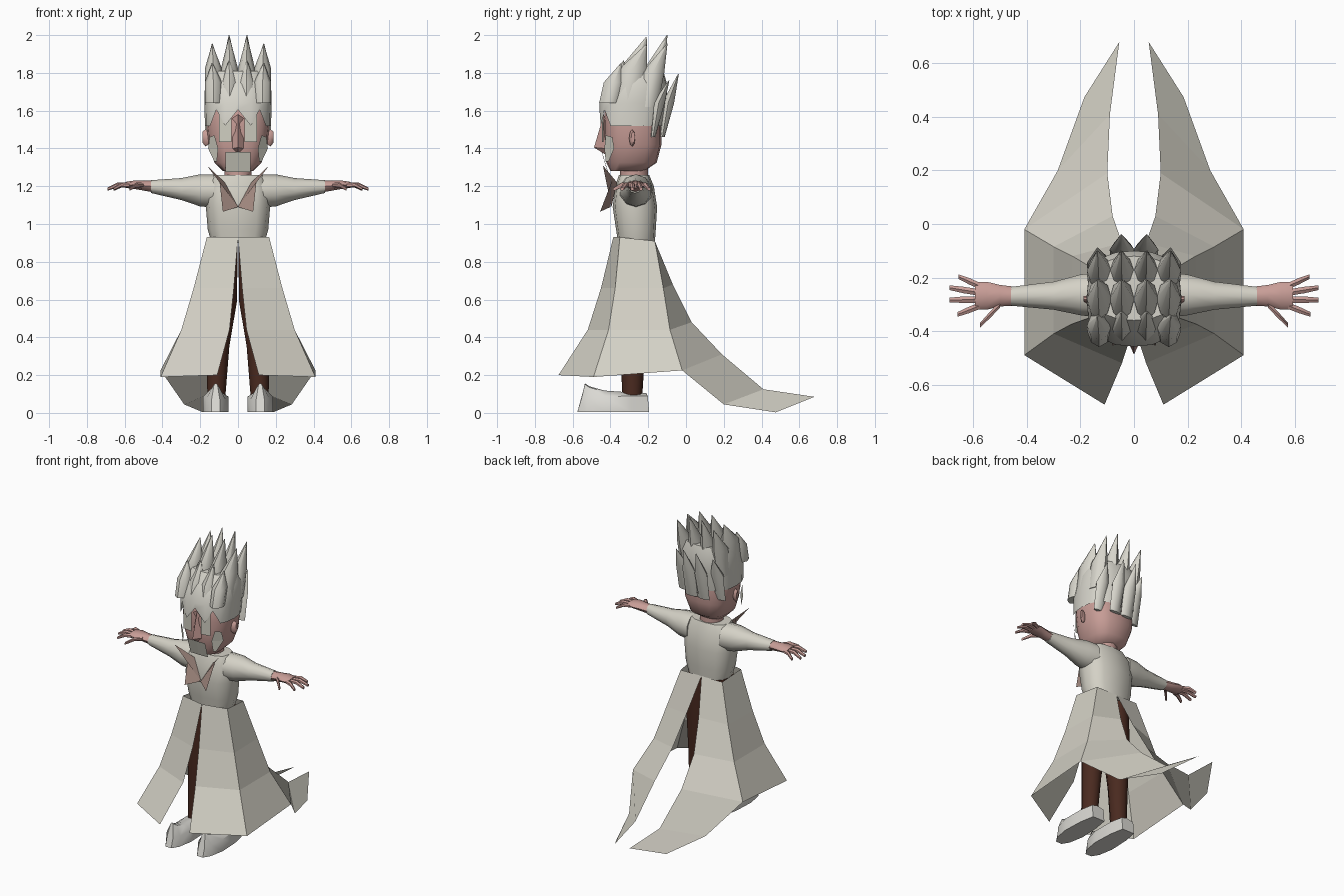
import bpy, bmesh, math
from mathutils import Vector


def material(name, rgb):
    m = bpy.data.materials.new(name)
    m.diffuse_color = (*rgb, 1)
    return m


HAIR = material("pale hair", (0.68, 0.665, 0.60))
COAT = material("cream cloth", (0.66, 0.64, 0.565))
SHOE = material("off white leather", (0.70, 0.69, 0.65))
SKIN = material("pink skin", (0.58, 0.34, 0.31))
BROWN = material("dark brown cloth", (0.068, 0.023, 0.014))
TAN = material("tan cloth", (0.36, 0.25, 0.215))
PLATE = material("pale face plate", (0.62, 0.61, 0.53))


def finish(name, bm, mat, mirror=False, smooth=0, closed=True):
    if closed:
        bmesh.ops.recalc_face_normals(bm, faces=bm.faces)
    me = bpy.data.meshes.new(name)
    bm.to_mesh(me)
    bm.free()
    me.materials.append(mat)
    ob = bpy.data.objects.new(name, me)
    bpy.context.collection.objects.link(ob)
    if mirror:
        ob.modifiers.new("mirror", 'MIRROR').use_clip = False
    if smooth:
        bpy.ops.object.select_all(action='DESELECT')
        ob.select_set(True)
        bpy.context.view_layer.objects.active = ob
        bpy.ops.object.shade_smooth_by_angle(angle=math.radians(smooth))
    return ob


def add_loft(bm, rings, axis='z', n=12, e=1.0, caps=True):
    """Rings are (centre, half width a, half width b) across the given axis."""
    u, v = {'x': ((0, 1, 0), (0, 0, 1)), 'y': ((1, 0, 0), (0, 0, 1)),
            'z': ((1, 0, 0), (0, 1, 0))}[axis]
    u, v = Vector(u), Vector(v)
    power = lambda c: math.copysign(abs(c) ** e, c) if abs(c) > 1e-6 else 0
    loops = []
    for c, a, b in rings:
        loops.append([bm.verts.new(Vector(c) + u * a * power(math.sin(2 * math.pi * k / n))
                                   - v * b * power(math.cos(2 * math.pi * k / n)))
                      for k in range(n)])
    for p, q in zip(loops, loops[1:]):
        for k in range(n):
            j = (k + 1) % n
            bm.faces.new((p[k], p[j], q[j], q[k]))
    if caps:
        bm.faces.new(loops[0])
        bm.faces.new(loops[-1])
    return loops


def loft(name, rings, mat, axis='z', n=12, e=1.0, mirror=False, smooth=50):
    bm = bmesh.new()
    add_loft(bm, rings, axis, n, e)
    return finish(name, bm, mat, mirror, smooth)


def stack(rows):
    """Rows of (z, front y, back y, half width) to loft rings."""
    return [((0, (f + b) / 2, z), w, (b - f) / 2) for z, f, b, w in rows]


def sheet(name, columns, mat, mirror=True):
    """Panel between neighbouring polylines."""
    bm = bmesh.new()
    cols = [[bm.verts.new(p) for p in c] for c in columns]
    for a, b in zip(cols, cols[1:]):
        for i in range(max(len(a), len(b)) - 1):
            quad = [a[min(i, len(a) - 1)], b[min(i, len(b) - 1)],
                    b[min(i + 1, len(b) - 1)], a[min(i + 1, len(a) - 1)]]
            bm.faces.new(list(dict.fromkeys(quad)))
    return finish(name, bm, mat, mirror)


# shirt body and sleeves
loft("shirt", stack([(0.90, -0.36, -0.165, 0.14), (0.97, -0.37, -0.16, 0.16),
                     (1.09, -0.388, -0.153, 0.17), (1.20, -0.375, -0.17, 0.17),
                     (1.26, -0.355, -0.195, 0.13)]), COAT, e=0.75)
loft("sleeve", [((0.12, -0.265, 1.175), 0.09, 0.088), ((0.20, -0.265, 1.178), 0.08, 0.085),
                ((0.30, -0.268, 1.185), 0.055, 0.058), ((0.46, -0.27, 1.198), 0.037, 0.034)],
     COAT, axis='x', n=10, mirror=True)

# hands: palm, four fingers, thumb
loft("palm", [((0.44, -0.27, 1.198), 0.035, 0.031), ((0.50, -0.268, 1.203), 0.04, 0.026),
              ((0.55, -0.268, 1.208), 0.052, 0.022), ((0.595, -0.268, 1.207), 0.05, 0.016)],
     SKIN, axis='x', n=8, mirror=True)
bm = bmesh.new()
for root, tip in (((0.575, -0.232), (0.655, -0.197)), ((0.585, -0.255), (0.69, -0.238)),
                  ((0.585, -0.282), (0.69, -0.284)), ((0.575, -0.305), (0.66, -0.338)),
                  ((0.50, -0.30), (0.575, -0.378))):
    mid = [(a + b) / 2 for a, b in zip(root, tip)]
    add_loft(bm, [((*root, 1.205), 0.014, 0.013), ((*mid, 1.207), 0.014, 0.013),
                  ((*tip, 1.185), 0.010, 0.009)], 'x', 6)
finish("fingers", bm, SKIN, True, 50)

# trousers and shoes
loft("trouser_leg", [((0.115, -0.285, 0.08), 0.05, 0.053), ((0.105, -0.28, 0.35), 0.062, 0.065),
                     ((0.085, -0.27, 0.60), 0.085, 0.088), ((0.075, -0.265, 0.90), 0.075, 0.085)],
     BROWN, n=10, mirror=True)
bm = bmesh.new()
shoe_rows = []
for y, w, side, top, ty in ((-0.195, 0.045, 0.09, 0.105, -0.21), (-0.29, 0.062, 0.09, 0.108, -0.29),
                            (-0.43, 0.068, 0.085, 0.118, -0.43), (-0.53, 0.05, 0.075, 0.14, -0.51),
                            (-0.575, 0.022, 0.07, 0.157, -0.535)):
    sy = y + (ty - y) * 0.5
    shoe_rows.append([bm.verts.new((0.118 + x, yy, z)) for x, yy, z in
                      ((-w, y, 0.005), (w, y, 0.005), (w, sy, side), (w * 0.4, ty, top - 0.006),
                       (0, ty, top), (-w * 0.4, ty, top - 0.006), (-w, sy, side))])
for p, q in zip(shoe_rows, shoe_rows[1:]):
    for k in range(7):
        bm.faces.new((p[k], p[(k + 1) % 7], q[(k + 1) % 7], q[k]))
bm.faces.new(shoe_rows[0])
bm.faces.new(shoe_rows[-1])
finish("shoe", bm, SHOE, True, 40)

# coat skirt: front and side panels, then the long tails
front_corner = [(0.165, -0.35, 0.93), (0.235, -0.375, 0.66), (0.30, -0.41, 0.44), (0.41, -0.49, 0.19)]
back_corner = [(0.155, -0.165, 0.91), (0.23, -0.12, 0.66), (0.30, -0.085, 0.44), (0.41, -0.02, 0.225)]
sheet("coat_skirt", [[(0.0, -0.385, 0.93), (0.022, -0.45, 0.66), (0.045, -0.52, 0.44),
                      (0.11, -0.675, 0.20)], front_corner, back_corner], COAT)
tip = (0.055, 0.68, 0.085)
sheet("coat_tail", [back_corner + [(0.285, 0.20, 0.045), (0.185, 0.475, 0.003), tip],
                    [(0.0, -0.165, 0.91), (0.045, -0.07, 0.68), (0.08, 0.03, 0.48),
                     (0.10, 0.19, 0.31), (0.09, 0.41, 0.125), tip]], COAT)

# collar wings
sheet("collar_wing", [[(0.165, -0.44, 1.31)], [(0.07, -0.365, 1.22), (0.0, -0.395, 1.09)]], TAN)
sheet("collar_point", [[(0.08, -0.455, 1.065)], [(0.10, -0.385, 1.245), (0.0, -0.40, 1.09)]], TAN)

# neck, head, nose, ears
loft("neck", stack([(1.18, -0.35, -0.20, 0.075), (1.33, -0.35, -0.20, 0.075)]), SKIN, n=10)
loft("head", stack([(1.28, -0.40, -0.22, 0.08), (1.325, -0.422, -0.155, 0.125),
                    (1.42, -0.432, -0.13, 0.157), (1.52, -0.435, -0.13, 0.168),
                    (1.62, -0.43, -0.14, 0.165), (1.72, -0.38, -0.17, 0.13)]),
     SKIN, n=16, e=0.75)
sheet("nose", [[(0.0, -0.435, 1.58), (0.0, -0.487, 1.405), (0.0, -0.43, 1.37)],
               [(0.03, -0.43, 1.56), (0.028, -0.43, 1.40), (0.0, -0.43, 1.37)]], SKIN)
loft("ear", [((0.15, -0.29, 1.455), 0.012, 0.03), ((0.172, -0.285, 1.455), 0.016, 0.045),
             ((0.188, -0.28, 1.46), 0.010, 0.03)], SKIN, axis='x', n=8, mirror=True)

# pale plates on the face
sheet("eye_plate", [[(0.035, -0.446, 1.585), (0.035, -0.446, 1.435)],
                    [(0.10, -0.436, 1.585), (0.10, -0.436, 1.435)]], PLATE)
sheet("cheek_plate", [[(0.125, -0.425, 1.47), (0.105, -0.432, 1.40), (0.112, -0.425, 1.33)],
                      [(0.15, -0.39, 1.46), (0.158, -0.38, 1.40), (0.125, -0.41, 1.33)]], PLATE)
sheet("mouth_plate", [[(0.0, -0.446, 1.38), (0.0, -0.415, 1.275)],
                      [(0.065, -0.444, 1.38), (0.065, -0.413, 1.275)]], PLATE)

# hair cap with zigzag fringe
bm = bmesh.new()
loops = add_loft(bm, stack([(1.52, -0.458, -0.12, 0.175), (1.64, -0.458, -0.10, 0.178),
                            (1.74, -0.41, -0.10, 0.175), (1.81, -0.36, -0.12, 0.15)]),
                 'z', 20, 0.8, caps=False)
bm.faces.new(loops[-1])
for k in (0, 2, 18):
    loops[0][k].co.z = 1.605
finish("hair_cap", bm, HAIR, smooth=45)

# hair spikes: (base y, z), (middle y, z), tip y, inner and outer tip z, depth
bm = bmesh.new()
for (by, bz), (my, mz), ty, z_in, z_out, depth, inset in (
        ((-0.39, 1.64), (-0.365, 1.75), -0.33, 1.865, 1.85, 0.055, 0.015),
        ((-0.31, 1.65), (-0.28, 1.82), -0.21, 1.99, 1.95, 0.075, 0.0),
        ((-0.21, 1.62), (-0.175, 1.80), -0.10, 2.0, 1.955, 0.06, 0.0),
        ((-0.125, 1.46), (-0.095, 1.64), -0.04, 1.795, 1.76, 0.032, 0.05)):
    for x, tz, shift in ((0.045, z_in, 0), (0.13, z_out, -inset)):
        base_depth = depth if bz > 1.5 else 0.012
        add_loft(bm, [((x, by + shift, bz), 0.044, base_depth),
                      ((x, my + shift, mz), 0.046, depth),
                      ((x * 1.05, ty + shift, tz), 0.002, 0.002)], 'z', 8, 1.1)
finish("hair_spikes", bm, HAIR, True, 45)
